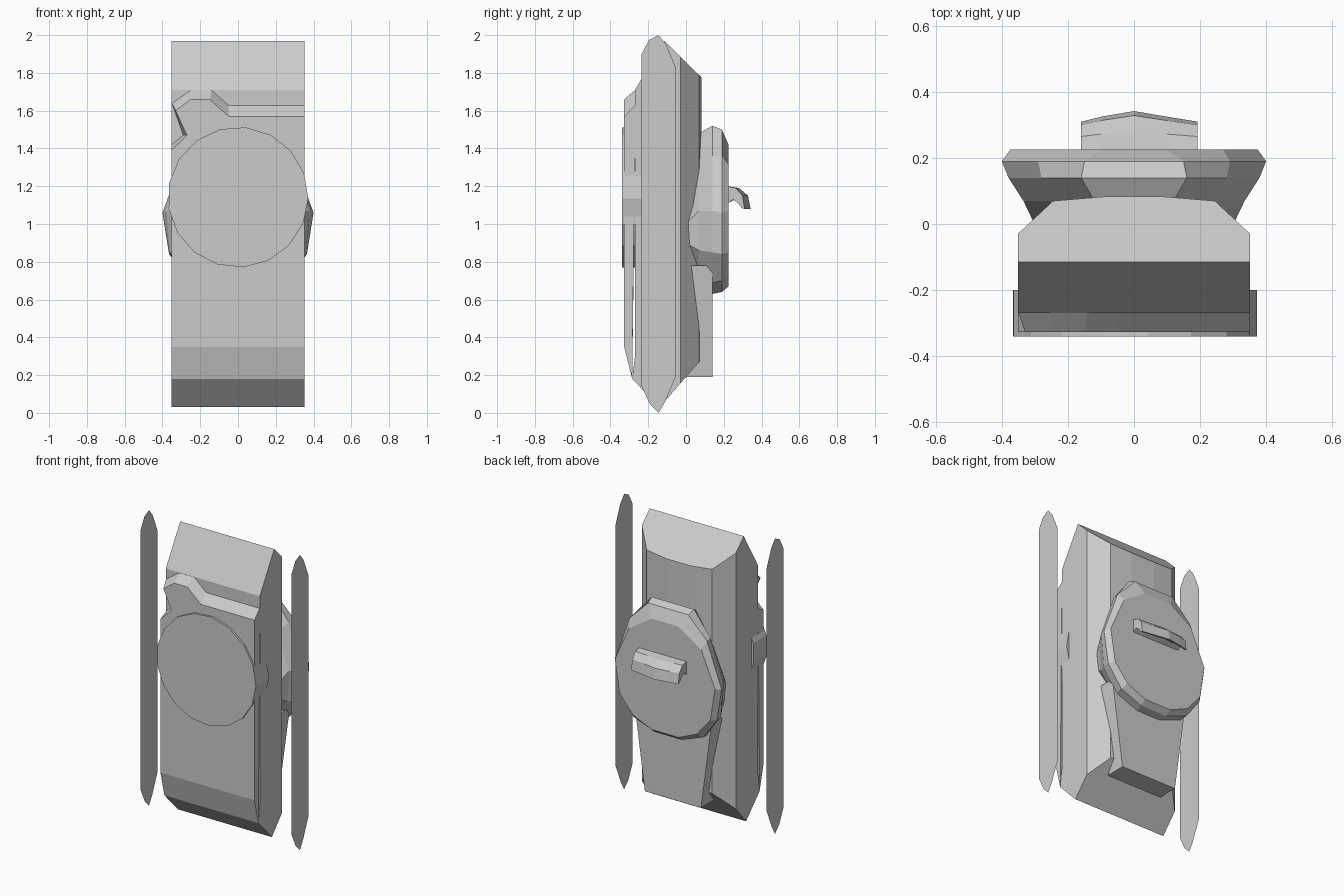
import bpy, bmesh, math
from mathutils import Vector

if "Cube" in bpy.data.objects:
    bpy.data.objects.remove(bpy.data.objects["Cube"])


def finish(name, bm):
    bmesh.ops.recalc_face_normals(bm, faces=bm.faces)
    me = bpy.data.meshes.new(name)
    bm.to_mesh(me)
    bm.free()
    ob = bpy.data.objects.new(name, me)
    bpy.context.collection.objects.link(ob)
    return ob


def loft_bm(rings):
    bm = bmesh.new()
    loops = [[bm.verts.new(p) for p in r] for r in rings]
    for a, b in zip(loops, loops[1:]):
        n = len(a)
        for i in range(n):
            j = (i + 1) % n
            bm.faces.new((a[i], a[j], b[j], b[i]))
    bm.faces.new(loops[0])
    bm.faces.new(loops[-1])
    return bm


def loft(name, rings):
    return finish(name, loft_bm(rings))


def cut(bm, point, normal):
    geom = bm.verts[:] + bm.edges[:] + bm.faces[:]
    r = bmesh.ops.bisect_plane(bm, geom=geom, plane_co=point, plane_no=normal, clear_outer=True)
    edges = [e for e in r['geom_cut'] if isinstance(e, bmesh.types.BMEdge)]
    bmesh.ops.edgeloop_fill(bm, edges=edges)


# Hull: side profile extruded in x, rear corners cut to a faceted section
profile = [(-0.14, 0.03), (-0.285, 0.18), (-0.27, 0.3), (-0.27, 1.71),
           (-0.115, 1.97), (0.083, 1.775), (0.083, 0.285)]
hull = loft_bm([[(x, y, z) for y, z in profile] for x in (-0.352, 0.352)])
section = [(0.352, -0.03), (0.245, 0.07), (0.185, 0.075), (0, 0.083)]
for s in (-1, 1):
    for (x1, y1), (x2, y2) in zip(section[:2], section[1:3]):
        cut(hull, Vector((s * x1, y1, 0)), Vector((s * (y2 - y1), x1 - x2, 0)))
finish("hull", hull)

# Raised front deck with the hatch hood and side notch
deck_top = [(0.352, 0.35), (0.352, 1.57), (-0.05, 1.57), (-0.15, 1.66), (-0.25, 1.66),
            (-0.33, 1.6), (-0.27, 1.47), (-0.352, 1.39), (-0.352, 0.35)]
deck_base = [(0.352, 0.18), (0.352, 1.63), (-0.05, 1.63), (-0.14, 1.71), (-0.25, 1.71),
             (-0.35, 1.64), (-0.29, 1.47), (-0.352, 1.42), (-0.352, 0.18)]
loft("front_deck", [[(x, -0.327, z) for x, z in deck_top],
                    [(x, -0.285 if z < 0.2 else -0.268, z) for x, z in deck_base]])

# Large round plate on the front
N = 17
disc = [(0.372 * math.sin(2 * math.pi * (i + 0.3) / N),
         1.142 + 0.372 * math.cos(2 * math.pi * (i + 0.3) / N)) for i in range(N)]
loft("front_disc", [[(x, y, z) for x, z in disc] for y in (-0.34, -0.2)])

# Flat side plates, standing clear of the hull
plate = [(-0.145, 2.0), (-0.105, 1.95), (-0.055, 1.83), (-0.055, 0.19), (-0.11, 0.06),
         (-0.145, 0.0), (-0.19, 0.045), (-0.235, 0.14), (-0.235, 1.9), (-0.195, 1.975)]
for side, x in (("left", -0.565), ("right", 0.565)):
    bm = bmesh.new()
    bm.faces.new([bm.verts.new((x, y, z)) for y, z in plate])
    finish(side + "_side_plate", bm)


# Rear turret: rings given as half outlines, mirrored in x
def ring(y, half):
    return [(x, y, z) for x, z in half] + [(-x, y, z) for x, z in reversed(half)]


loft("turret", [
    ring(-0.003, [(0.10, 1.15), (0.22, 1.12), (0.30, 1.0), (0.29, 0.9), (0.2, 0.82), (0.07, 0.78)]),
    ring(0.07, [(0.12, 1.48), (0.24, 1.3), (0.335, 1.07), (0.32, 0.86), (0.22, 0.72), (0.08, 0.66)]),
    ring(0.14, [(0.16, 1.52), (0.28, 1.36), (0.38, 1.07), (0.36, 0.85), (0.25, 0.69), (0.09, 0.63)]),
    ring(0.19, [(0.15, 1.5), (0.29, 1.36), (0.4, 1.06), (0.365, 0.84), (0.26, 0.7), (0.1, 0.64)]),
    ring(0.225, [(0.1, 1.42), (0.27, 1.31), (0.375, 1.07), (0.34, 0.85), (0.24, 0.73), (0.1, 0.67)]),
])

# Tapered slab below the turret
loft("lower_slab", [[(-w, 0.0, z), (w, 0.0, z), (w, 0.14, z), (-w, 0.14, z)]
                    for w, z in ((0.21, 0.19), (0.29, 0.78))])

# Curved handle on the turret back, bulging in the middle
strip = [(0.22, 1.2), (0.265, 1.19), (0.3, 1.15), (0.31, 1.08),
         (0.295, 1.085), (0.275, 1.11), (0.25, 1.13), (0.22, 1.11)]
loft("turret_handle", [[(x, y + b * (y - 0.22) / 0.09, z) for y, z in strip]
                       for x, b in ((-0.16, 0), (-0.1, 0.015), (0, 0.032), (0.1, 0.015), (0.193, 0))])
